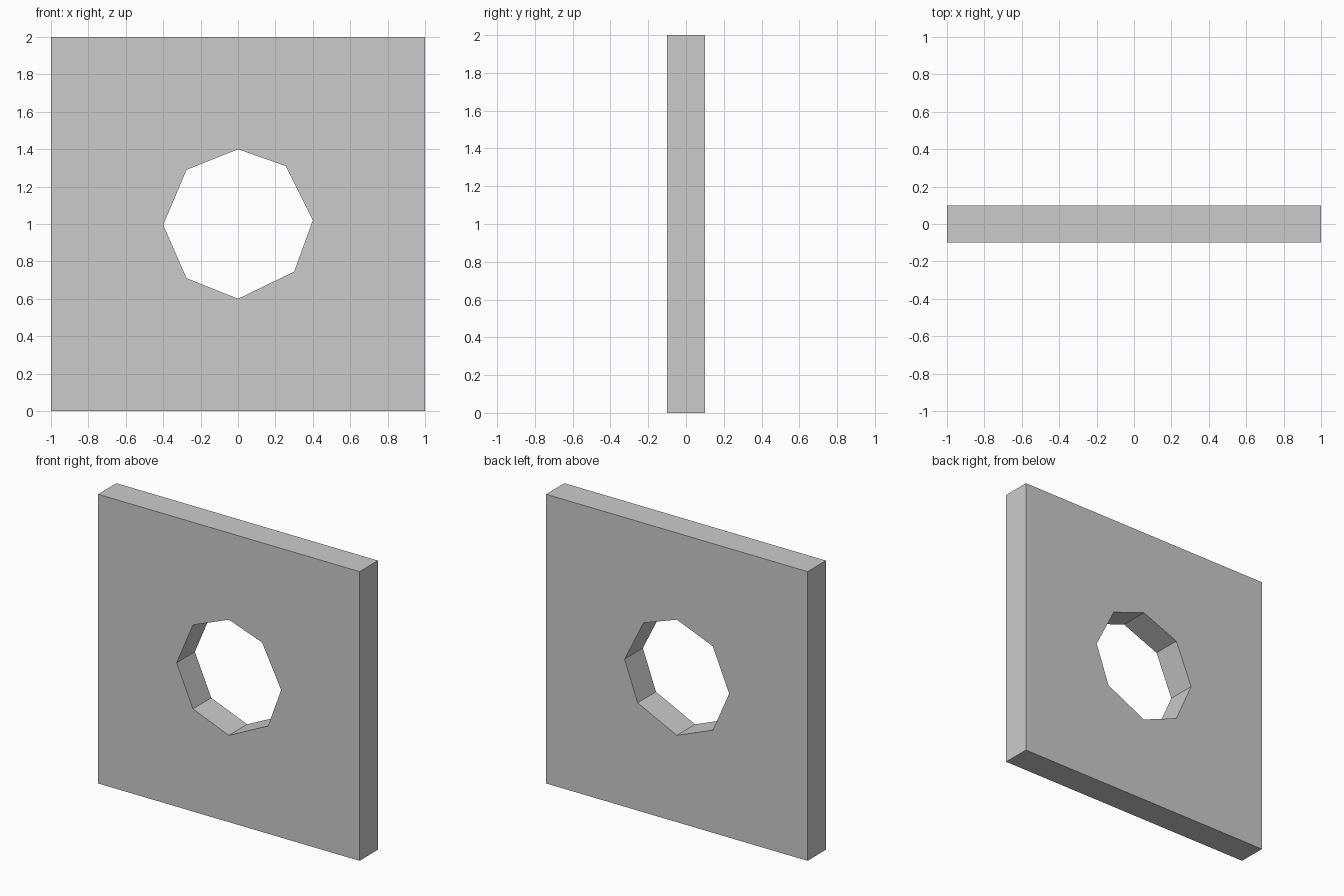
import bpy, bmesh
from mathutils import Vector

if "Cube" in bpy.data.objects:
    bpy.data.objects.remove(bpy.data.objects["Cube"])

HALF_DEPTH = 0.1
outline = [(-1, 0), (1, 0), (1, 2), (-1, 2)]
# slightly irregular eight-sided hole (x, z)
hole = [(0, 1.4), (0.255, 1.31), (0.4, 1.02), (0.3, 0.745),
        (0, 0.6), (-0.275, 0.71), (-0.4, 0.995), (-0.275, 1.29)]

bm = bmesh.new()


def loop(points):
    vs = [bm.verts.new((x, -HALF_DEPTH, z)) for x, z in points]
    return [bm.edges.new((vs[i], vs[(i + 1) % len(vs)])) for i in range(len(vs))]


# front face with the opening
edges = loop(outline) + loop(hole)
bmesh.ops.triangle_fill(bm, edges=edges, use_beauty=True, normal=Vector((0, -1, 0)))

# thickness
ext = bmesh.ops.extrude_face_region(bm, geom=bm.faces[:], use_keep_orig=True)
moved = [g for g in ext["geom"] if isinstance(g, bmesh.types.BMVert)]
bmesh.ops.translate(bm, verts=moved, vec=(0, 2 * HALF_DEPTH, 0))
bmesh.ops.recalc_face_normals(bm, faces=bm.faces[:])

mesh = bpy.data.meshes.new("wall_panel")
bm.to_mesh(mesh)
bm.free()
bpy.context.collection.objects.link(bpy.data.objects.new("wall_panel", mesh))
